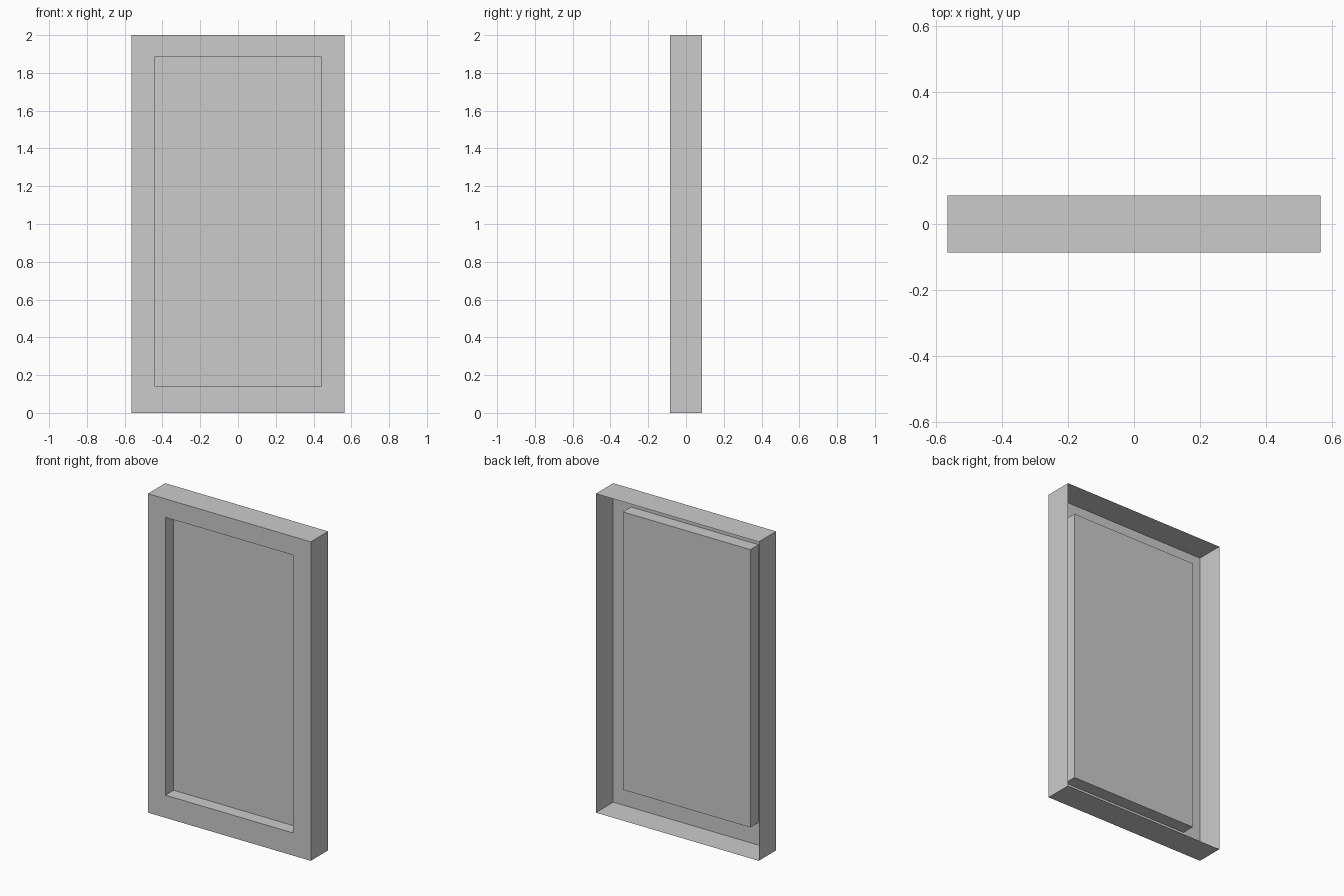
import bpy, bmesh

if "Cube" in bpy.data.objects:
    bpy.data.objects.remove(bpy.data.objects["Cube"])

FRONT, BACK, RECESS = -0.086, 0.086, -0.005
OUTER = (-0.565, 0.565, 0.0, 2.0)        # x min, x max, z min, z max
OPENING = (-0.443, 0.441, 0.142, 1.884)

bm = bmesh.new()


def rectangle(bounds, y):
    x0, x1, z0, z1 = bounds
    return [bm.verts.new(p) for p in
            ((x0, y, z0), (x1, y, z0), (x1, y, z1), (x0, y, z1))]


# Open-backed thin shell: outer sides, front border, recess walls
loops = [rectangle(OUTER, BACK), rectangle(OUTER, FRONT),
         rectangle(OPENING, FRONT), rectangle(OPENING, RECESS)]
for a, b in zip(loops, loops[1:]):
    for i in range(4):
        j = (i + 1) % 4
        bm.faces.new((a[i], a[j], b[j], b[i]))

# Recessed panel, facing the front
bm.faces.new(loops[-1])

mesh = bpy.data.meshes.new("recessed_panel_frame")
bm.to_mesh(mesh)
bm.free()
frame = bpy.data.objects.new("recessed_panel_frame", mesh)
bpy.context.collection.objects.link(frame)
